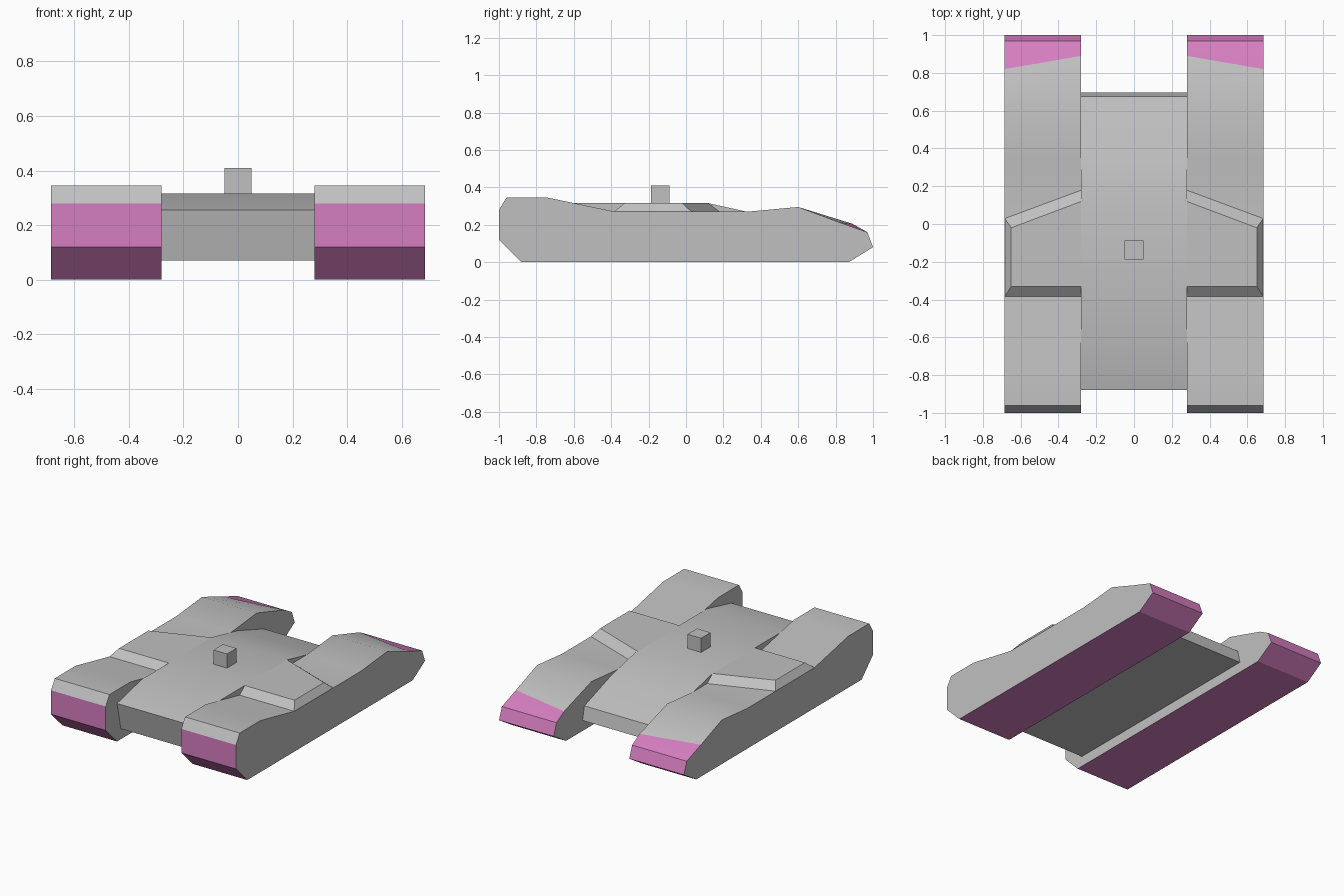
import bpy
import bmesh
import math

if "Cube" in bpy.data.objects:
    bpy.data.objects.remove(bpy.data.objects["Cube"], do_unlink=True)


def make_material(name, rgb):
    mat = bpy.data.materials.new(name)
    mat.use_nodes = True
    mat.diffuse_color = (*rgb, 1)
    mat.node_tree.nodes["Principled BSDF"].inputs["Base Color"].default_value = (*rgb, 1)
    return mat


grey = make_material("hull grey", (0.53, 0.53, 0.53))
magenta = make_material("tread magenta", (0.67, 0.21, 0.53))


def loft(name, ring_a, ring_b, materials=(grey,), painted=()):
    """Join two matching point rings into a closed solid; painted strips use slot 1."""
    bm = bmesh.new()
    a = [bm.verts.new(p) for p in ring_a]
    b = [bm.verts.new(p) for p in ring_b]
    n = len(a)
    bm.faces.new(a)
    bm.faces.new(b[::-1])
    for i in range(n):
        j = (i + 1) % n
        face = bm.faces.new((a[j], a[i], b[i], b[j]))
        face.material_index = 1 if i in painted else 0
    bmesh.ops.recalc_face_normals(bm, faces=bm.faces)
    mesh = bpy.data.meshes.new(name)
    bm.to_mesh(mesh)
    bm.free()
    for mat in materials:
        mesh.materials.append(mat)
    obj = bpy.data.objects.new(name, mesh)
    bpy.context.collection.objects.link(obj)
    bpy.ops.object.select_all(action="DESELECT")
    obj.select_set(True)
    bpy.context.view_layer.objects.active = obj
    bpy.ops.object.shade_smooth_by_angle(angle=math.radians(24))
    return obj


# Side profiles as (y, z), running from the nose over the top to the rear
def track_profile(bend):
    return [(-1, 0.28), (-0.96, 0.345), (-0.74, 0.345), (-0.38, 0.27),
            (0.33, 0.27), (0.6, 0.295), bend, (0.97, 0.16), (1, 0.08),
            (0.87, 0), (-0.88, 0), (-1, 0.12)]


track_inner = track_profile((0.89, 0.205))
track_outer = track_profile((0.82, 0.213))
hull_profile = [(-0.88, 0.255), (-0.62, 0.315), (0.12, 0.315), (0.4, 0.253),
                (0.675, 0.16), (0.695, 0.07), (-0.84, 0.07)]

# Central hull between the tracks
loft("hull", [(-0.281, y, z) for y, z in hull_profile],
     [(0.281, y, z) for y, z in hull_profile])

# Bevelled deck plate outlines as (x, y)
plate_top = [(0.27, -0.33), (0.65, -0.33), (0.65, -0.02), (0.27, 0.123)]
plate_base = [(0.27, -0.385), (0.685, -0.385), (0.685, 0.03), (0.27, 0.184)]

for side, label in ((1, "left"), (-1, "right")):
    # Track pod, with painted tread on nose, underside and tail
    loft(label + "_track",
         [(side * 0.28, y, z) for y, z in track_inner],
         [(side * 0.685, y, z) for y, z in track_outer],
         (grey, magenta), painted=range(6, 12))
    # Deck plate over the track
    loft(label + "_deck_plate",
         [(side * x, y, 0.315) for x, y in plate_top],
         [(side * x, y, 0.269) for x, y in plate_base])

# Turret mount block on the deck
bpy.ops.mesh.primitive_cube_add(size=1, location=(0, -0.138, 0.36))
mount = bpy.context.object
mount.name = "turret_mount"
mount.scale = (0.1, 0.1, 0.1)
mount.data.materials.append(grey)
